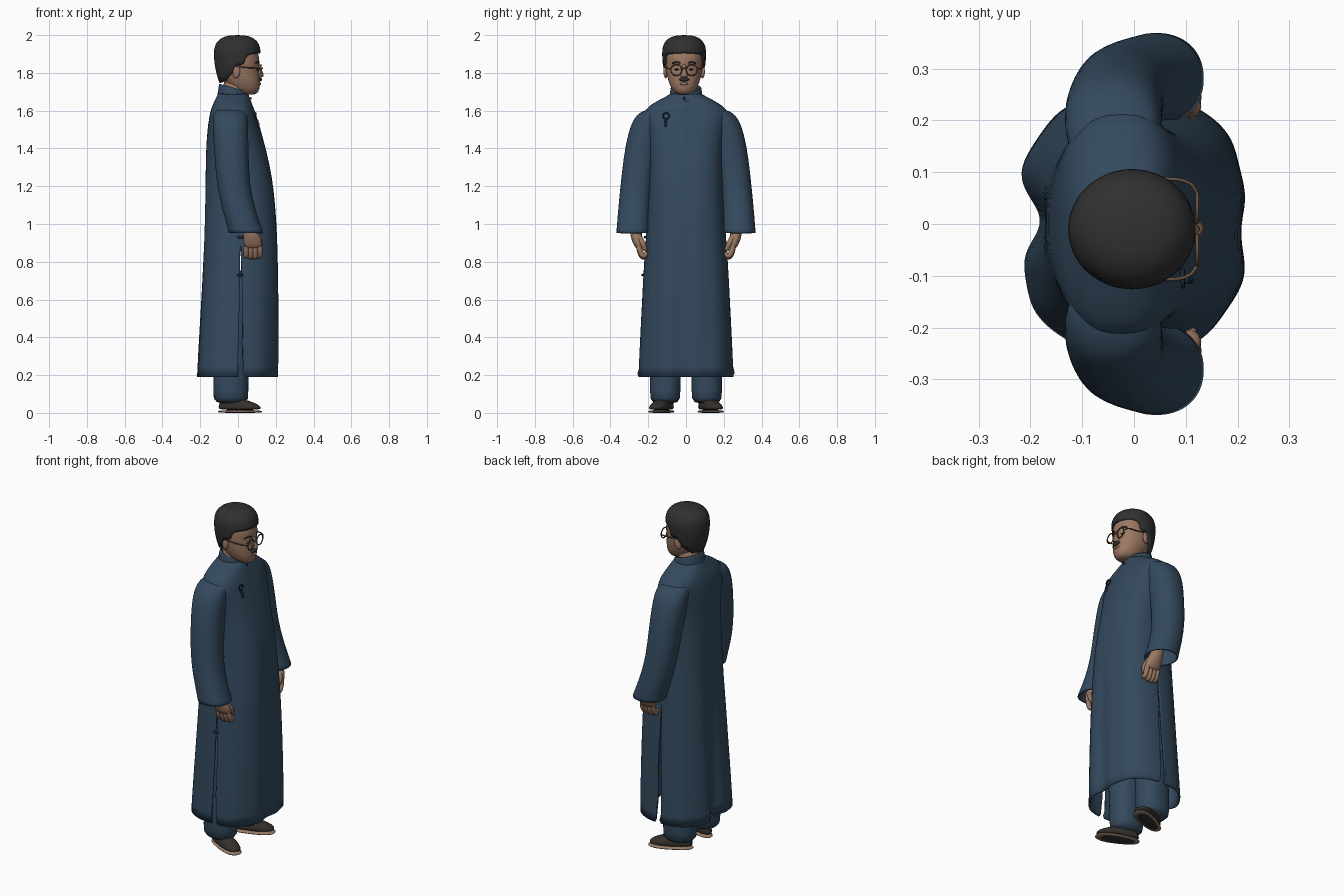
import bpy, bmesh, math
from mathutils import Vector

if "Cube" in bpy.data.objects:
    bpy.data.objects.remove(bpy.data.objects["Cube"])


def material(name, rgb):
    m = bpy.data.materials.new(name)
    m.diffuse_color = (*rgb, 1)
    m.use_nodes = True
    m.node_tree.nodes["Principled BSDF"].inputs["Base Color"].default_value = m.diffuse_color
    return m


BLUE = material("robe blue", (0.034, 0.068, 0.112))
SKIN = material("skin", (0.33, 0.19, 0.125))
HAIR = material("hair black", (0.03, 0.03, 0.03))
SHOE = material("shoe black", (0.035, 0.03, 0.027))
SOLE = material("sole tan", (0.30, 0.20, 0.13))
FRAME = material("frame brown", (0.13, 0.08, 0.05))
NAVY = material("button navy", (0.012, 0.022, 0.04))


def finish(name, bm, mat, sub=0, thick=0):
    bmesh.ops.recalc_face_normals(bm, faces=bm.faces)
    me = bpy.data.meshes.new(name)
    bm.to_mesh(me)
    bm.free()
    me.materials.append(mat)
    me.shade_smooth()
    ob = bpy.data.objects.new(name, me)
    bpy.context.collection.objects.link(ob)
    if sub:
        ob.modifiers.new("smooth", 'SUBSURF').levels = sub
    if thick:
        mod = ob.modifiers.new("cloth", 'SOLIDIFY')
        mod.thickness, mod.offset = thick, -1
    return ob


def loft_bm(rings, n=32, p=2.0, caps=(True, True), warp=None):
    """Superellipse rings (cx, cy, z, rx, ry) joined from first to last."""
    bm = bmesh.new()
    rows = []
    for cx, cy, z, rx, ry in rings:
        row = []
        for j in range(n):
            c, s = math.cos(math.tau * j / n), math.sin(math.tau * j / n)
            r = (abs(c) ** p + abs(s) ** p) ** (-1 / p)
            v = Vector((cx + rx * r * c, cy + ry * r * s, z))
            row.append(bm.verts.new(warp(v) if warp else v))
        rows.append(row)
    for a, b in zip(rows, rows[1:]):
        for j in range(n):
            k = (j + 1) % n
            bm.faces.new((a[j], a[k], b[k], b[j]))
    if caps[0]:
        bm.faces.new(rows[0])
    if caps[1]:
        bm.faces.new(rows[-1])
    return bm, rows


def loft(name, rings, mat, sub=1, thick=0, **kw):
    return finish(name, loft_bm(rings, **kw)[0], mat, sub, thick)


def span(rows, cy=0):
    """Rings given as (z, back x, front x, half width)."""
    return [((b + f) / 2, cy, z, (f - b) / 2, h) for z, b, f, h in rows]


def ball(name, loc, size, mat, rot=(0, 0, 0)):
    bm = bmesh.new()
    bmesh.ops.create_uvsphere(bm, u_segments=20, v_segments=12, radius=1)
    ob = finish(name, bm, mat)
    ob.location, ob.scale, ob.rotation_euler = loc, size, rot
    return ob


def tube(name, pts, radius, mat, closed=False, taper=None):
    cu = bpy.data.curves.new(name, 'CURVE')
    cu.dimensions, cu.bevel_depth, cu.bevel_resolution = '3D', radius, 3
    cu.use_fill_caps, cu.resolution_u = True, 6
    sp = cu.splines.new('BEZIER')
    sp.bezier_points.add(len(pts) - 1)
    sp.use_cyclic_u = closed
    for i, (q, co) in enumerate(zip(sp.bezier_points, pts)):
        q.co = co
        q.handle_left_type = q.handle_right_type = 'AUTO'
        q.radius = taper[i] if taper else 1
    cu.materials.append(mat)
    ob = bpy.data.objects.new(name, cu)
    bpy.context.collection.objects.link(ob)
    return ob


def circle(x, y, z, r, n=12):
    return [(x, y + r * math.cos(math.tau * i / n), z + r * math.sin(math.tau * i / n)) for i in range(n)]


# Robe: lofted gown with hem folds and a slit on each side
def hem_folds(v):
    k = min(1, max(0, (1.35 - v.z) / 1.1))
    dip = math.exp(-(v.y / 0.055) ** 2) * k
    v.x -= dip * (0.016 if v.x > 0 else -0.045)
    v.x += 0.004 * k * math.sin(v.y * 45)
    return v


robe_rows = [(0.19, -0.225, 0.218, 0.252), (0.30, -0.22, 0.22, 0.247), (0.45, -0.212, 0.22, 0.24),
             (0.6, -0.203, 0.219, 0.232), (0.8, -0.193, 0.215, 0.222), (0.95, -0.185, 0.21, 0.21),
             (1.1, -0.18, 0.2, 0.2), (1.25, -0.175, 0.182, 0.192), (1.38, -0.17, 0.152, 0.19),
             (1.5, -0.162, 0.12, 0.205), (1.57, -0.152, 0.098, 0.225), (1.61, -0.142, 0.085, 0.215),
             (1.645, -0.128, 0.07, 0.165), (1.67, -0.115, 0.06, 0.115), (1.69, -0.105, 0.05, 0.08)]
N = 72
bm, rows = loft_bm(span(robe_rows), n=N, p=2.5, caps=(False, False), warp=hem_folds)
cut = [bm.edges.get((rows[i][j], rows[i + 1][j])) for i in range(5) for j in (N // 4, 3 * N // 4)]
bmesh.ops.split_edges(bm, edges=cut)
for v in bm.verts:
    if v.is_boundary and 0.15 < v.co.z < 0.94 and abs(v.co.y) > 0.2 and abs(v.co.x) < 0.03:
        mid = sum((f.calc_center_median().x for f in v.link_faces)) / len(v.link_faces)
        k = (0.95 - v.co.z) / 0.76
        v.co.x += k * 0.028 if mid > v.co.x else -k * 0.004
finish("robe", bm, BLUE, 1, 0.008)


# Stand collar, higher at the back
def collar_tilt(v):
    if v.z > 1.69:
        v.z -= 0.28 * (v.x + 0.1)
    return v


loft("collar", span([(1.655, -0.115, 0.065, 0.1), (1.69, -0.108, 0.06, 0.09), (1.72, -0.104, 0.058, 0.085),
                     (1.742, -0.1, 0.056, 0.081)]), BLUE, thick=0.008, caps=(False, False), warp=collar_tilt)

# Frog fasteners
tube("chest_button_loop", circle(0.094, -0.105, 1.572, 0.016), 0.004, NAVY, True)
ball("chest_button", (0.101, -0.108, 1.545), (0.008, 0.008, 0.008), NAVY)
ball("chest_button_tail", (0.108, -0.108, 1.525), (0.007, 0.007, 0.012), NAVY)
ball("collar_button", (0.066, -0.01, 1.665), (0.007, 0.007, 0.007), NAVY)
for z in (0.73, 0.93):
    ball("side_button", (0.012, -0.228 + 0.06 * (z - 0.73), z), (0.018, 0.008, 0.007), NAVY)

for s in (1, -1):
    # Sleeves
    loft("sleeve", [(-0.035, s * 0.13, 1.615, 0.06, 0.05), (-0.04, s * 0.165, 1.595, 0.085, 0.078),
                    (-0.04, s * 0.192, 1.555, 0.094, 0.088), (-0.04, s * 0.217, 1.48, 0.094, 0.09),
                    (-0.034, s * 0.24, 1.36, 0.09, 0.09), (-0.025, s * 0.262, 1.2, 0.087, 0.085),
                    (0.003, s * 0.274, 1.08, 0.087, 0.085), (0.032, s * 0.279, 0.99, 0.09, 0.087),
                    (0.043, s * 0.281, 0.953, 0.092, 0.088)],
         BLUE, thick=0.008, caps=(True, False), p=2.2)
    # Hands with curled fingers
    loft("hand", [(0.045, s * 0.272, 1.06, 0.034, 0.03), (0.062, s * 0.268, 0.97, 0.036, 0.03),
                  (0.075, s * 0.262, 0.93, 0.048, 0.032), (0.08, s * 0.252, 0.89, 0.05, 0.026),
                  (0.08, s * 0.245, 0.868, 0.044, 0.02)], SKIN, n=20)
    for i in range(4):
        x = 0.042 + 0.024 * i
        d = 0.006 * abs(i - 1.5)
        tube("finger", [(x, s * 0.25, 0.885), (x + 0.002, s * 0.242, 0.845 + d), (x, s * 0.224, 0.822 + d),
                        (x - 0.004, s * 0.208, 0.84 + d)], 0.0145, SKIN, taper=(1, 1, 0.95, 0.7))
    tube("thumb", [(0.1, s * 0.25, 0.93), (0.115, s * 0.228, 0.895), (0.11, s * 0.214, 0.86)],
         0.015, SKIN, taper=(1.1, 1, 0.75))
    # Trousers
    loft("trouser_leg", [(-0.035, s * 0.11, 0.045, 0.092, 0.078), (-0.04, s * 0.11, 0.1, 0.094, 0.08),
                         (-0.035, s * 0.11, 0.25, 0.09, 0.084), (-0.01, s * 0.105, 0.8, 0.095, 0.09)],
         BLUE, p=2.3)
    # Shoes, toes turned out
    soles = [(0, 0, 0.0, 0.122, 0.05), (0, 0, 0.004, 0.126, 0.053), (0, 0, 0.016, 0.126, 0.053)]
    upper = [(0, 0, 0.014, 0.121, 0.049), (0, 0, 0.03, 0.121, 0.05), (-0.012, 0, 0.05, 0.105, 0.046),
             (-0.035, 0, 0.066, 0.075, 0.04), (-0.05, 0, 0.078, 0.05, 0.034)]

    def waist(v):
        v.y *= 0.9 + 1.2 * max(-0.05, min(0.1, v.x))
        return v
    for name, rings, mat in (("shoe_sole", soles, SOLE), ("shoe_upper", upper, SHOE)):
        ob = loft(name, rings, mat, p=2.4, warp=waist)
        ob.location = (0.01, s * 0.128, 0)
        ob.rotation_euler.z = s * math.radians(23)
        if mat is SOLE:
            ob.data.materials.append(SHOE)
            for f in ob.data.polygons:
                if f.normal.z < -0.9:
                    f.material_index = 1

# Neck and head
CY = -0.01
loft("neck", span([(1.62, -0.085, 0.04, 0.07), (1.68, -0.08, 0.042, 0.066), (1.78, -0.085, 0.05, 0.07)], CY), SKIN)
loft("head", span([(1.684, 0.025, 0.085, 0.025), (1.692, -0.01, 0.103, 0.046), (1.715, -0.04, 0.115, 0.066),
                   (1.75, -0.07, 0.117, 0.082), (1.79, -0.09, 0.115, 0.091), (1.82, -0.1, 0.11, 0.095),
                   (1.86, -0.105, 0.116, 0.097), (1.91, -0.1, 0.107, 0.098), (1.95, -0.08, 0.085, 0.08)], CY),
     SKIN, p=2.2)
loft("nose", [(0.112, CY, 1.775, 0.01, 0.012), (0.115, CY, 1.779, 0.022, 0.02), (0.115, CY, 1.79, 0.022, 0.018),
              (0.112, CY, 1.82, 0.013, 0.011), (0.108, CY, 1.85, 0.009, 0.01)], SKIN, n=16)
ball("lips", (0.113, CY, 1.742), (0.009, 0.022, 0.007), SKIN)
ball("moustache", (0.115, CY, 1.765), (0.012, 0.028, 0.01), HAIR)

# Hair cap: every column runs from the crown down to the hairline
def hairline(a):
    keys = [(0, 1.905), (50, 1.9), (66, 1.89), (74, 1.845), (88, 1.84), (96, 1.835), (108, 1.79), (135, 1.755), (180, 1.745)]
    for (a0, z0), (a1, z1) in zip(keys, keys[1:]):
        if a <= a1:
            return z0 + (z1 - z0) * (a - a0) / (a1 - a0)


bm = bmesh.new()
cols = []
for j in range(64):
    a = math.tau * j / 64
    c, s = math.cos(a), math.sin(a)
    low = hairline(math.degrees(math.acos(max(-1, min(1, c)))))
    col = []
    for i in range(12):
        z = low + (1.999 - low) * math.sin(i / 12 * math.pi / 2)
        if z > 1.9:
            r = (1 - ((z - 1.9) / 0.1) ** 2.6) ** (1 / 2.6)
        else:
            r = 1 - 10 * (1.9 - z) ** 2
        col.append(bm.verts.new((-0.004 + 0.123 * r * c, CY + 0.116 * r * s, z)))
    cols.append(col)
top = bm.verts.new((-0.004, CY, 2.0))
for a, b in zip(cols, cols[1:] + cols[:1]):
    for i in range(11):
        bm.faces.new((a[i], b[i], b[i + 1], a[i + 1]))
    bm.faces.new((a[11], b[11], top))
finish("hair", bm, HAIR, 0, 0.022)

# Ears, eyes, brows and glasses
for s in (1, -1):
    ball("ear", (-0.008, CY + s * 0.098, 1.805), (0.02, 0.011, 0.034), SKIN, (0, 0.15, s * 0.3))
    ball("eye", (0.103, CY + s * 0.038, 1.818), (0.007, 0.013, 0.005), HAIR, (0, 0, s * 0.3))
    tube("eyebrow", [(0.111, CY + s * 0.02, 1.852), (0.106, CY + s * 0.04, 1.858), (0.092, CY + s * 0.062, 1.85)],
         0.004, HAIR)
    tube("lens_rim", circle(0.122, CY + s * 0.041, 1.815, 0.029), 0.0035, FRAME, True)
    tube("temple_arm", [(0.122, CY + s * 0.07, 1.82), (0.108, CY + s * 0.088, 1.825), (0.05, CY + s * 0.098, 1.828),
                        (-0.01, CY + s * 0.103, 1.835)], 0.0035, FRAME)
tube("glasses_bridge", [(0.122, CY - 0.012, 1.82), (0.13, CY, 1.825), (0.122, CY + 0.012, 1.82)], 0.0035, FRAME)
